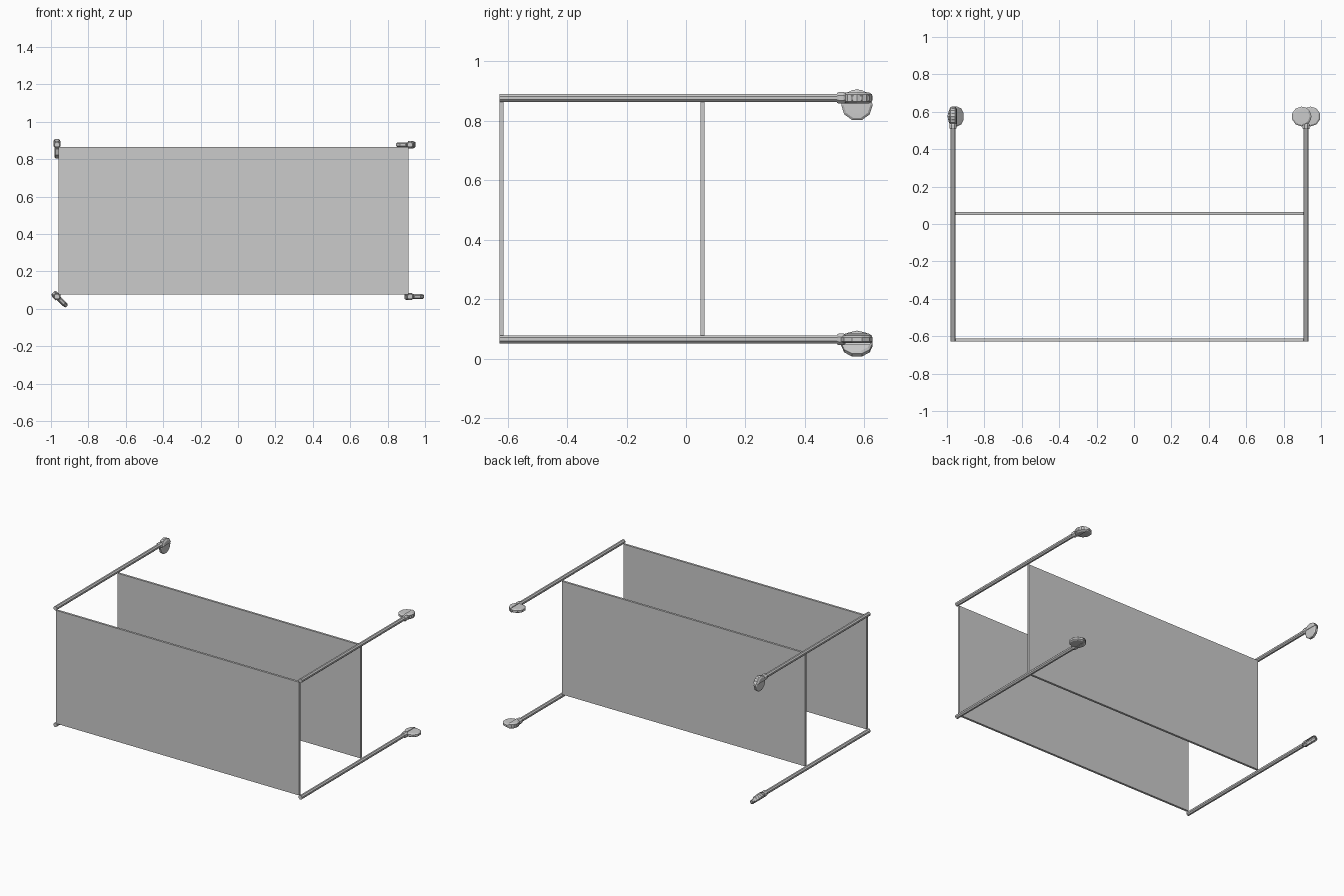
import bpy
import math
from mathutils import Matrix

cube = bpy.data.objects.get("Cube")
if cube:
    bpy.data.objects.remove(cube, do_unlink=True)

grey = bpy.data.materials.new("plain_grey")
grey.use_nodes = True
GREY = (0.6, 0.6, 0.6, 1)
grey.diffuse_color = GREY
grey.node_tree.nodes["Principled BSDF"].inputs["Base Color"].default_value = GREY

LEFT, RIGHT, LOW, HIGH = 0.92, -0.968, 0.065, 0.877   # post axes
FRONT, WHEEL_Y, WHEEL_R, TRAIL = -0.628, 0.575, 0.053, 0.024


def add_mesh(name, verts, faces, matrix=None):
    mesh = bpy.data.meshes.new(name)
    mesh.from_pydata(verts, [], faces)
    if matrix:
        mesh.transform(matrix)
    mesh.materials.append(grey)
    obj = bpy.data.objects.new(name, mesh)
    bpy.context.collection.objects.link(obj)
    return obj


def loft(name, outline, rings, matrix=None):
    """Stack scaled copies of a flat outline along local z and cap both ends."""
    n = len(outline)
    verts = [(x * s, y * s, z) for s, z in rings for x, y in outline]
    faces = [tuple(reversed(range(n))), tuple(range(len(verts) - n, len(verts)))]
    for k in range(len(rings) - 1):
        for i in range(n):
            j = (i + 1) % n
            faces.append((k * n + i, k * n + j, (k + 1) * n + j, (k + 1) * n + i))
    return add_mesh(name, verts, faces, matrix)


def circle(radius, sides, turn=0.0):
    return [(radius * math.cos(turn + math.tau * i / sides),
             radius * math.sin(turn + math.tau * i / sides)) for i in range(sides)]


def box(name, x0, x1, y0, y1, z0, z1):
    loft(name, [(x0, y0), (x1, y0), (x1, y1), (x0, y1)], [(1, z0), (1, z1)])


# Two flat shelves between the posts
box("end_shelf", -0.96, 0.911, FRONT, FRONT + 0.015, 0.077, 0.865)
box("middle_shelf", -0.96, 0.911, 0.048, 0.063, 0.077, 0.865)

# Posts, each with a swivel caster turned its own way (angle in the xz plane)
corners = [
    ("upper_left", LEFT, HIGH, 180),
    ("upper_right", RIGHT, HIGH, -90),
    ("lower_left", LEFT, LOW, 0),
    ("lower_right", RIGHT, LOW, -45),
]
along_y = Matrix.Rotation(-math.pi / 2, 4, 'X')   # local z becomes +y

for name, x, z, angle in corners:
    axis = Matrix.Translation((x, 0, z)) @ along_y
    loft(name + "_post", circle(0.0145, 8, math.pi / 8), [(1, FRONT), (1, 0.53)], axis)

    # Local x is the trailing direction, local y the post axis, local z the axle
    swivel = Matrix.Translation((x, WHEEL_Y, z)) @ Matrix.Rotation(-math.radians(angle), 4, 'Y')
    loft(name + "_collar", circle(0.021, 8, math.pi / 8),
         [(0.8, 0.507), (1, 0.513), (1, 0.53), (0.8, 0.537)], axis)
    hub = swivel @ Matrix.Translation((TRAIL, 0, 0))
    loft(name + "_wheel", circle(WHEEL_R, 10, math.pi / 2),
         [(0.55, -0.013), (0.85, -0.0125), (1, -0.007),
          (1, 0.007), (0.85, 0.0125), (0.55, 0.013)], hub)

    # Half-round hood over the post side of the wheel
    hood = [(WHEEL_R * math.cos(math.radians(a)), WHEEL_R * math.sin(math.radians(a)))
            for a in range(108, 253, 36)]
    loft(name + "_hood", hood,
         [(0.8, -0.019), (1.01, -0.012), (1.01, 0.012), (0.8, 0.019)], hub)
